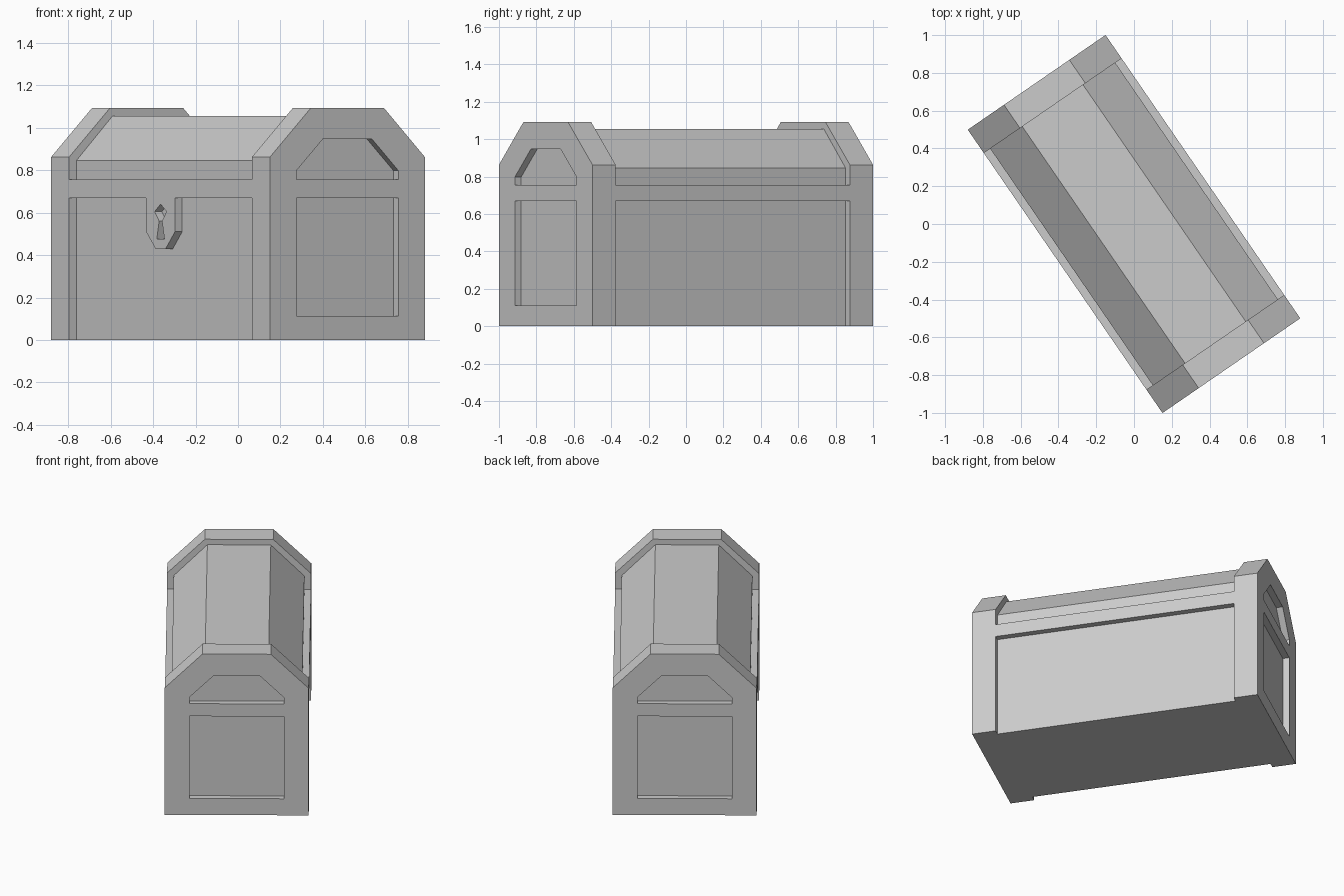
import bpy, bmesh, math
from mathutils import Vector

if "Cube" in bpy.data.objects:
    bpy.data.objects.remove(bpy.data.objects["Cube"], do_unlink=True)

# Main dimensions in the chest's own frame: x along its length, -y to the lock
TURN = math.radians(-55.5)
END, HALF_W, CAP, DEPTH = 0.91, 0.4425, 0.15, 0.041
INNER = END - CAP
RAIL_LOW, RAIL_HIGH = 0.67, 0.755

grey = bpy.data.materials.new("plain_grey")
grey.use_nodes = True
grey.diffuse_color = (0.6, 0.6, 0.6, 1)
grey.node_tree.nodes["Principled BSDF"].inputs["Base Color"].default_value = (0.6, 0.6, 0.6, 1)


def mirrored(half):
    """Close a right-hand half outline (bottom to top) into a symmetric one."""
    return half + [(-a, z) for a, z in reversed(half)]


def prism(name, outline, start, end, axis="x"):
    """Extrude an outline of (across, height) points along x or y."""
    bm = bmesh.new()
    place = (lambda a, z, d: (d, a, z)) if axis == "x" else (lambda a, z, d: (a, d, z))
    face = bm.faces.new([bm.verts.new(place(a, z, start)) for a, z in outline])
    grown = bmesh.ops.extrude_face_region(bm, geom=[face])["geom"]
    shift = Vector(place(0, 0, end - start))
    bmesh.ops.translate(bm, vec=shift, verts=[g for g in grown if isinstance(g, bmesh.types.BMVert)])
    bmesh.ops.recalc_face_normals(bm, faces=bm.faces[:])
    mesh = bpy.data.meshes.new(name)
    bm.to_mesh(mesh)
    bm.free()
    mesh.materials.append(grey)
    obj = bpy.data.objects.new(name, mesh)
    obj.rotation_euler.z = TURN
    bpy.context.scene.collection.objects.link(obj)
    return obj


def carve(obj, cutter):
    """Cut a recess and discard the cutter."""
    cutter.hide_render = True
    mod = obj.modifiers.new("recess", "BOOLEAN")
    mod.operation, mod.solver, mod.object = "DIFFERENCE", "EXACT", cutter
    bpy.context.view_layer.objects.active = obj
    bpy.ops.object.modifier_apply(modifier=mod.name)
    bpy.data.objects.remove(cutter, do_unlink=True)


# Body and lid core, set back from the end frames
core_half = [(HALF_W - DEPTH, 0), (HALF_W - DEPTH, 0.845), (0.195, 1.055)]
prism("body_and_lid", mirrored(core_half), -INNER, INNER)

# Raised rail around the front and back
rail_half = [(HALF_W, RAIL_LOW), (HALF_W, RAIL_HIGH)]
prism("rail", mirrored(rail_half), -INNER, INNER)

# End frames with a square and an angled recessed panel
frame = mirrored([(HALF_W, 0), (HALF_W, 0.862), (0.21, 1.092)])
lower_panel = mirrored([(0.291, 0.112), (0.291, RAIL_LOW)])
upper_panel = mirrored([(0.291, RAIL_HIGH), (0.291, 0.798), (0.14, 0.947)])
for side, name in ((1, "end_frame_a"), (-1, "end_frame_b")):
    cap = prism(name, frame, side * INNER, side * END)
    for panel in (lower_panel, upper_panel):
        carve(cap, prism("panel_cutter", panel, side * (END - DEPTH), side * (END + 0.1)))

# Lock plate hanging from the front rail, with a keyhole
plate_half = [(0.04, 0.428), (0.12, 0.51), (0.12, RAIL_LOW)]
plate = prism("lock_plate", mirrored(plate_half), -HALF_W, -HALF_W + DEPTH, "y")
keyhole = [(0.032, 0.475), (0.012, 0.56), (0.049, 0.605), (0, 0.64),
           (-0.049, 0.605), (-0.012, 0.56), (-0.032, 0.475)]
carve(plate, prism("keyhole_cutter", keyhole, -HALF_W - 0.1, -HALF_W + 0.1, "y"))
